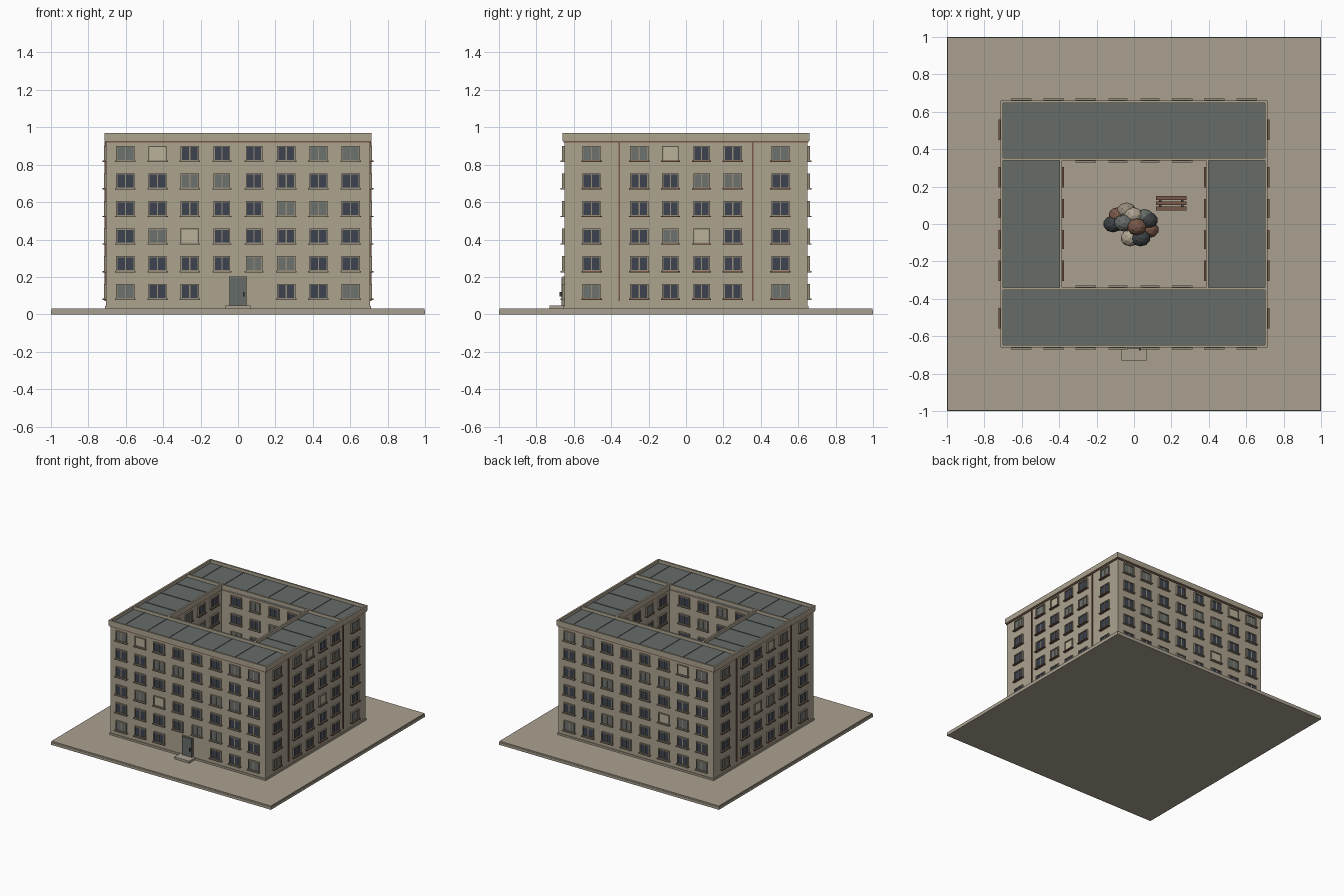
import bpy, bmesh, math, random
from mathutils import Matrix, Vector

if "Cube" in bpy.data.objects:
    bpy.data.objects.remove(bpy.data.objects["Cube"])

random.seed(4)


def mat(name, r, g, b):
    lin = [((c / 255 + 0.055) / 1.055) ** 2.4 for c in (r, g, b)]
    m = bpy.data.materials.new(name)
    m.diffuse_color = (*lin, 1)
    m.use_nodes = True
    m.node_tree.nodes["Principled BSDF"].inputs["Base Color"].default_value = m.diffuse_color
    return m


WALL = mat("wall_tan", 173, 163, 143)
PAVE = mat("paving_tan", 170, 161, 144)
TRIM = mat("trim_taupe", 150, 140, 122)
ROOF = mat("roof_grey", 102, 108, 105)
GLASS = mat("glass_navy", 60, 66, 80)
CURTAIN = mat("glass_grey", 108, 114, 110)
BLIND = mat("blind_cream", 186, 177, 154)
BROWN = mat("brown", 120, 88, 72)
DARK = mat("dark_grey", 62, 66, 68)


class Part:
    """Collects boxes and blobs in one named object."""

    def __init__(self, name, *mats):
        self.name, self.mats, self.bm = name, list(mats), bmesh.new()

    def tag(self, verts, m):
        if m not in self.mats:
            self.mats.append(m)
        for f in {f for v in verts for f in v.link_faces}:
            f.material_index = self.mats.index(m)

    def box(self, x0, x1, y0, y1, z0, z1, m):
        c = Vector(((x0 + x1) / 2, (y0 + y1) / 2, (z0 + z1) / 2))
        s = (abs(x1 - x0), abs(y1 - y0), abs(z1 - z0), 1)
        r = bmesh.ops.create_cube(self.bm, size=1, matrix=Matrix.Translation(c) @ Matrix.Diagonal(s))
        self.tag(r["verts"], m)

    def done(self):
        me = bpy.data.meshes.new(self.name)
        self.bm.to_mesh(me)
        self.bm.free()
        for m in self.mats:
            me.materials.append(m)
        ob = bpy.data.objects.new(self.name, me)
        bpy.context.collection.objects.link(ob)
        return ob


# Ground slab with a thin paving layer
p = Part("ground_slab")
p.box(-1, 1, -1, 1, 0, 0.02, PAVE)
p.box(-0.997, 0.997, -0.997, 0.997, 0.02, 0.03, PAVE)
p.done()

# Four wings: walls, plinth, brown stripe, parapet ring, roof sheet
WINGS = {"front_wing": (-0.705, 0.705, -0.65, -0.35), "back_wing": (-0.705, 0.705, 0.35, 0.65),
         "left_wing": (-0.705, -0.395, -0.35, 0.35), "right_wing": (0.395, 0.705, -0.35, 0.35)}
for name, (x0, x1, y0, y1) in WINGS.items():
    p = Part(name)
    long = "front" in name or "back" in name
    e = 0.01 if long else 0.0
    p.box(x0, x1, y0, y1, 0.03, 0.935, WALL)
    p.box(x0 - 0.006, x1 + 0.006, y0 - e * 0.6, y1 + e * 0.6, 0.03, 0.044, WALL)
    p.box(x0 - 0.005, x1 + 0.005, y0 - e * 0.5, y1 + e * 0.5, 0.918, 0.928, BROWN)
    # parapet, hollow so the roof lies inside
    a, b, c, d = x0 - 0.01, x1 + 0.01, y0 - e, y1 + e
    t = 0.014
    p.box(a, a + t, c, d, 0.928, 0.97, WALL)
    p.box(b - t, b, c, d, 0.928, 0.97, WALL)
    if long:
        p.box(a + t, b - t, c, c + t, 0.928, 0.97, WALL)
        p.box(a + t, b - t, d - t, d, 0.928, 0.97, WALL)
    p.box(a + t, b - t, c, d, 0.93, 0.945, ROOF)
    # roof seams
    if long:
        for i in range(-3, 4):
            p.box(i * 0.2 - 0.002, i * 0.2 + 0.002, c + t, d - t, 0.945, 0.949, ROOF)
    else:
        for i in range(-1, 2):
            p.box(a + t, b - t, i * 0.2 - 0.002, i * 0.2 + 0.002, 0.945, 0.949, ROOF)
    p.done()

ROWS = [0.86 - 0.1475 * r for r in range(6)]


def facade(name, axis, wall, out, cols, blinds=(), curtains=(), skip=()):
    """Window grid on a wall at coordinate `wall`, facing `out` (+1/-1) along `axis`."""
    p = Part(name)

    def slab(u0, u1, d0, d1, z0, z1, m):
        n = sorted((wall + out * d0, wall + out * d1))
        if axis == "y":
            p.box(u0, u1, *n, z0, z1, m)
        else:
            p.box(*n, u0, u1, z0, z1, m)

    for r, z in enumerate(ROWS):
        for c, u in enumerate(cols):
            if (r, c) in skip:
                continue
            w = 0.044 if abs(u) < 0.1 else 0.049
            h, f = 0.041, 0.007
            kind = BLIND if (r, c) in blinds else CURTAIN if (r, c) in curtains else GLASS
            slab(u - w + f, u + w - f, -0.002, 0.005, z - h + f, z + h - f, kind)
            # frame
            slab(u - w, u - w + f, -0.002, 0.012, z - h, z + h, TRIM)
            slab(u + w - f, u + w, -0.002, 0.012, z - h, z + h, TRIM)
            slab(u - w + f, u + w - f, -0.002, 0.012, z + h - f, z + h, TRIM)
            slab(u - w + f, u + w - f, -0.002, 0.012, z - h, z - h + f, TRIM)
            if kind != BLIND:
                slab(u - 0.003, u + 0.003, -0.002, 0.009, z - h + f, z + h - f, TRIM)
            # sill
            slab(u - w - 0.006, u + w + 0.006, -0.002, 0.02, z - h - 0.004, z - h + 0.003,
                 TRIM if axis == "y" else BROWN)
    p.done()


LONG = [(i - 3.5) * 0.172 for i in range(8)]
SIDE = [-0.505, -0.25, -0.083, 0.083, 0.25, 0.505]
long_kw = dict(blinds=[(0, 1), (3, 2)],
               curtains=[(0, 0), (0, 6), (0, 7), (1, 2), (1, 3), (2, 5), (2, 6), (3, 1),
                         (4, 4), (4, 5), (5, 0), (5, 7)])
side_kw = dict(blinds=[(0, 2), (3, 3)],
               curtains=[(0, 0), (0, 1), (0, 5), (1, 3), (1, 4), (3, 2), (5, 0), (5, 5)])
facade("front_windows", "y", -0.65, -1, LONG, skip=[(5, 3), (5, 4)], **long_kw)
facade("back_windows", "y", 0.65, 1, LONG, **long_kw)
facade("right_windows", "x", 0.705, 1, SIDE, **side_kw)
facade("left_windows", "x", -0.705, -1, SIDE, **side_kw)
# Courtyard windows
inner = dict(curtains=[(0, 1), (1, 2), (2, 0), (4, 3)])
facade("court_front_windows", "y", -0.35, 1, LONG[2:6], **inner)
facade("court_back_windows", "y", 0.35, -1, LONG[2:6], **inner)
facade("court_right_windows", "x", 0.395, -1, SIDE[1:5], **inner)
facade("court_left_windows", "x", -0.395, 1, SIDE[1:5], **inner)

# Downpipes on both sides
p = Part("downpipes")
for s in (-1, 1):
    for y in (-0.356, 0.356):
        p.box(s * 0.703, s * 0.713, y - 0.004, y + 0.004, 0.072, 0.925, BROWN)
p.done()

# Entrance: step, door leaf, frame and handle
p = Part("entrance_door")
p.box(-0.068, 0.068, -0.73, -0.65, 0.03, 0.047, PAVE)
p.box(-0.049, 0.049, -0.66, -0.648, 0.047, 0.202, TRIM)
p.box(-0.044, 0.044, -0.665, -0.655, 0.047, 0.197, ROOF)
p.box(0.026, 0.034, -0.675, -0.664, 0.095, 0.12, DARK)
p.done()

# Courtyard tree: trunk and low-poly crown clumps
p = Part("courtyard_tree")
r = bmesh.ops.create_cone(p.bm, cap_ends=True, segments=8, radius1=0.022, radius2=0.015, depth=0.2,
                          matrix=Matrix.Translation((0, 0, 0.13)))
p.tag(r["verts"], BROWN)
clumps = [(-0.04, 0.07, TRIM), (-0.085, 0.045, BROWN), (-0.112, 0, DARK), (0.055, 0.035, ROOF),
          (0.08, -0.03, BROWN), (-0.02, -0.075, WALL), (0.035, -0.075, DARK), (0.015, -0.015, BROWN),
          (-0.055, 0.005, ROOF), (-0.005, 0.045, WALL), (0.075, 0.02, DARK)]
for x, y, m in clumps:
    z = 0.29 - 1.1 * math.hypot(x, y) * 0.6 + random.uniform(-0.02, 0.02)
    r = bmesh.ops.create_icosphere(p.bm, subdivisions=2, radius=0.05,
                                   matrix=Matrix.Translation((x, y, z)) @ Matrix.Diagonal((1.05, 0.9, 0.9, 1)))
    p.tag(r["verts"], m)
p.done()

# Courtyard bench
p = Part("bench")
for y in (0.083, 0.111, 0.139):
    p.box(0.117, 0.281, y - 0.01, y + 0.01, 0.068, 0.078, BROWN)
for x in (0.14, 0.258):
    p.box(x - 0.007, x + 0.007, 0.078, 0.144, 0.03, 0.068, DARK)
p.done()
